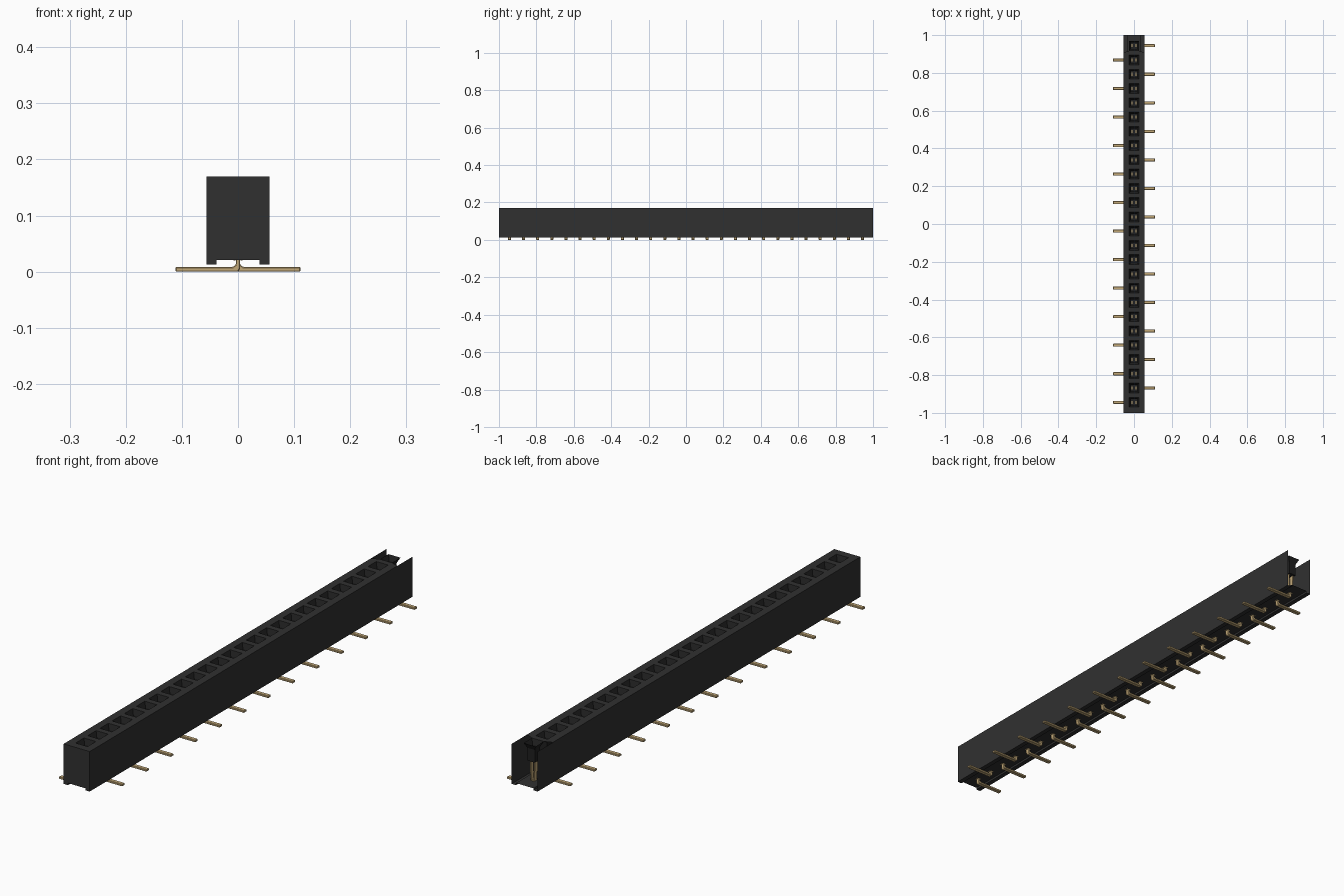
import bpy, bmesh

cube = bpy.data.objects.get("Cube")
if cube:
    bpy.data.objects.remove(cube, do_unlink=True)

COUNT, PITCH = 26, 0.0755
W, TOP, END = 0.0565, 0.17, 1.0


def material(name, rgb, rough=0.6):
    m = bpy.data.materials.new(name)
    m.use_nodes = True
    m.diffuse_color = (*rgb, 1)
    bsdf = m.node_tree.nodes["Principled BSDF"]
    bsdf.inputs["Base Color"].default_value = (*rgb, 1)
    bsdf.inputs["Roughness"].default_value = rough
    return m


black = material("black plastic", (0.03, 0.03, 0.03))
dark = material("socket black", (0.014, 0.014, 0.014))
gold = material("gold metal", (0.55, 0.40, 0.19))


def finish(bm, name, *mats):
    mesh = bpy.data.meshes.new(name)
    bm.to_mesh(mesh)
    bm.free()
    for m in mats:
        mesh.materials.append(m)
    obj = bpy.data.objects.new(name, mesh)
    bpy.context.collection.objects.link(obj)
    return obj


def face(bm, points, slot=0):
    f = bm.faces.new([bm.verts.new(p) for p in points])
    f.material_index = slot
    return f


def rect(cx, cy, hx, hy, z):
    return [(cx - hx, cy - hy, z), (cx + hx, cy - hy, z),
            (cx + hx, cy + hy, z), (cx - hx, cy + hy, z)]


def bridge(bm, outer, inner, slot=0, sides=range(4)):
    for k in sides:
        n = (k + 1) % 4
        face(bm, [outer[k], outer[n], inner[n], inner[k]], slot)


centres = [(i - (COUNT - 1) / 2) * PITCH for i in range(COUNT)]

# Housing shell: grooved underside, closed front, open back
bm = bmesh.new()
half = [(W, TOP), (W, 0.013), (0.038, 0.013), (0.038, 0.021)]
profile = [(-x, z) for x, z in half] + half[::-1]
for (x0, z0), (x1, z1) in zip(profile, profile[1:]):
    face(bm, [(x0, -END, z0), (x0, END, z0), (x1, END, z1), (x1, -END, z1)])
face(bm, [(x, -END, z) for x, z in profile])

# Top deck with a square opening per cell; the last cell is open at the back
for i, y in enumerate(centres):
    lo = -END if i == 0 else y - PITCH / 2
    hi = END if i == COUNT - 1 else y + PITCH / 2
    cell = rect(0, (lo + hi) / 2, W, (hi - lo) / 2, TOP)
    mouth = rect(0, y, 0.026, 0.026, TOP)
    bridge(bm, cell, mouth, 0, [0] if i == COUNT - 1 else range(4))
bmesh.ops.remove_doubles(bm, verts=bm.verts, dist=0.0001)
finish(bm, "housing", black)

# Sockets: tapered mouth, straight well and floor
bm = bmesh.new()
for y in centres:
    mouth = rect(0, y, 0.026, 0.026, TOP)
    throat = rect(0, y, 0.016, 0.016, 0.15)
    base = rect(0, y, 0.016, 0.016, 0.1)
    bridge(bm, mouth, throat)
    bridge(bm, throat, base)
    face(bm, base)
bmesh.ops.remove_doubles(bm, verts=bm.verts, dist=0.0001)
finish(bm, "sockets", dark)

# Contacts: two spring blades inside the housing under each socket
bm = bmesh.new()
for y in centres:
    for s in (-1, 1):
        low = rect(s * 0.006, y, 0.002, 0.008, 0.02)
        high = rect(s * 0.010, y, 0.002, 0.008, 0.105)
        bridge(bm, low, high)
        face(bm, low[::-1])
        face(bm, high)
bmesh.ops.remove_doubles(bm, verts=bm.verts, dist=0.0001)
finish(bm, "contact_blades", gold)

# Bent solder legs, alternating sides
bend = [(-0.004, 0.03), (-0.004, 0.006), (0, 0), (0.111, 0), (0.111, 0.0085),
        (0.009, 0.0085), (0.004, 0.0125), (0.004, 0.03)]
bm = bmesh.new()
for i, y in enumerate(centres):
    s = 1 if i % 2 else -1
    f = face(bm, [(s * x, y - 0.008, z) for x, z in bend])
    ext = bmesh.ops.extrude_face_region(bm, geom=[f])["geom"]
    bmesh.ops.translate(bm, vec=(0, 0.016, 0),
                        verts=[g for g in ext if isinstance(g, bmesh.types.BMVert)])
bmesh.ops.recalc_face_normals(bm, faces=bm.faces)
legs = finish(bm, "solder_legs", gold)
bevel = legs.modifiers.new("edge_bevel", "BEVEL")
bevel.width = 0.0015
bevel.segments = 1
